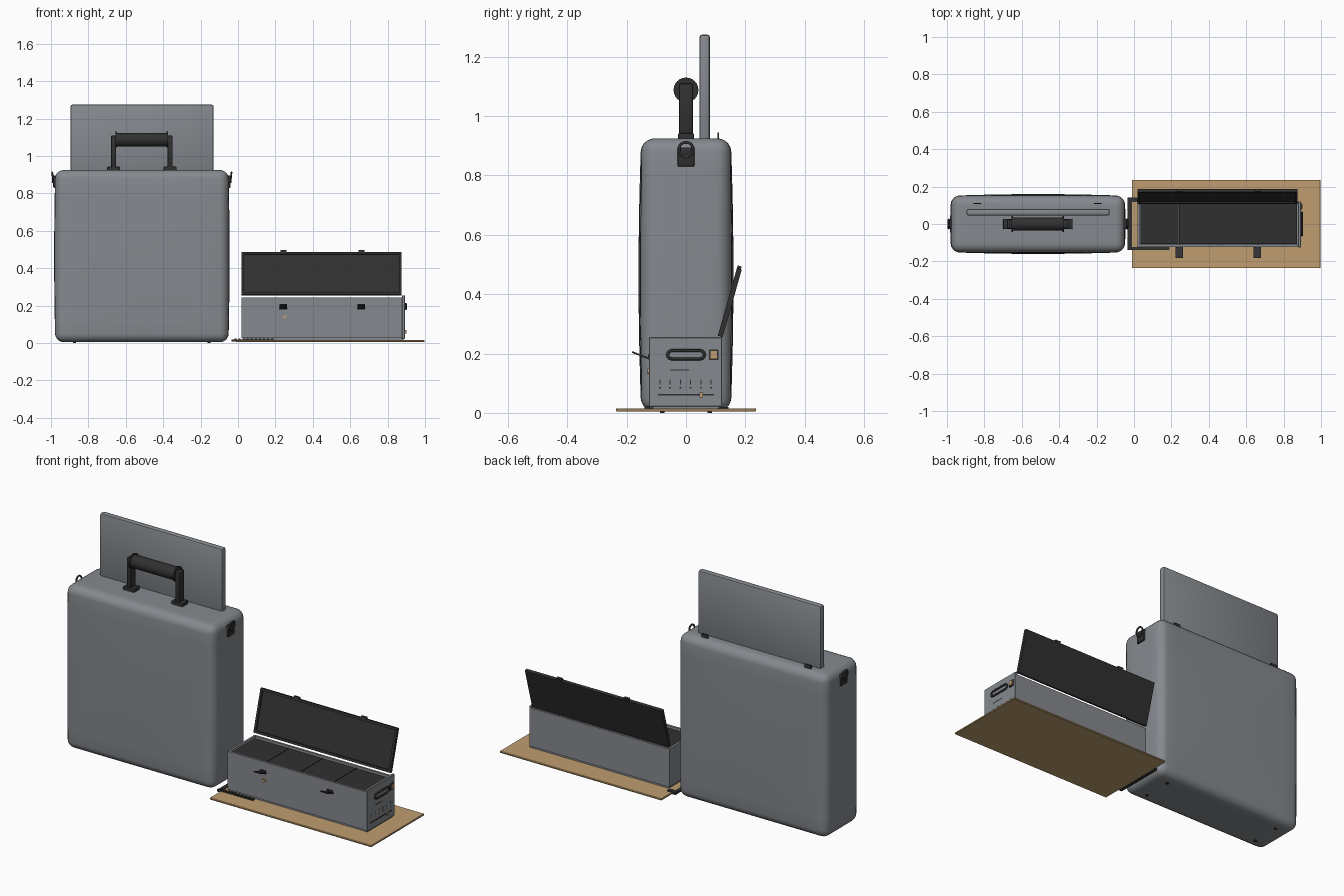
import bpy, bmesh, math
from mathutils import Matrix, Vector

if "Cube" in bpy.data.objects:
    bpy.data.objects.remove(bpy.data.objects["Cube"])


def material(name, rgb):
    m = bpy.data.materials.new(name)
    m.diffuse_color = (*rgb, 1)
    m.use_nodes = True
    m.node_tree.nodes["Principled BSDF"].inputs["Base Color"].default_value = m.diffuse_color
    return m


GREY = material("slate grey", (0.235, 0.25, 0.27))
DARK = material("charcoal", (0.03, 0.03, 0.031))
TAN = material("tan wood", (0.52, 0.34, 0.16))


def finish(name, bm, mat, smooth=True):
    bmesh.ops.recalc_face_normals(bm, faces=bm.faces)
    mesh = bpy.data.meshes.new(name)
    bm.to_mesh(mesh)
    bm.free()
    mesh.materials.append(mat)
    ob = bpy.data.objects.new(name, mesh)
    bpy.context.collection.objects.link(ob)
    if smooth:
        bpy.ops.object.select_all(action='DESELECT')
        ob.select_set(True)
        bpy.context.view_layer.objects.active = ob
        bpy.ops.object.shade_smooth_by_angle(angle=math.radians(35))
    return ob


def box_bm(x, y, z, bevel=0, seg=2):
    """Box mesh from (min, max) pairs."""
    bm = bmesh.new()
    bmesh.ops.create_cube(bm, size=1)
    for v in bm.verts:
        v.co = Vector([(a + b) / 2 + (b - a) * c for (a, b), c in zip((x, y, z), v.co)])
    if bevel:
        bmesh.ops.bevel(bm, geom=bm.edges[:], offset=bevel, segments=seg,
                        profile=0.5, affect='EDGES')
    return bm


def box(name, x, y, z, mat, bevel=0, seg=2, xf=None):
    bm = box_bm(x, y, z, bevel, seg)
    if xf is not None:
        bm.transform(xf)
    return finish(name, bm, mat, smooth=bevel > 0)


def cyl(name, center, r, depth, axis, mat, n=24):
    bm = bmesh.new()
    bmesh.ops.create_cone(bm, cap_ends=True, segments=n, radius1=r, radius2=r, depth=depth)
    turn = {'X': Matrix.Rotation(math.pi / 2, 4, 'Y'),
            'Y': Matrix.Rotation(math.pi / 2, 4, 'X'), 'Z': Matrix()}[axis]
    bm.transform(Matrix.Translation(center) @ turn)
    return finish(name, bm, mat)


def tube(name, pts, r, mat, cyclic=False):
    cu = bpy.data.curves.new(name, 'CURVE')
    cu.dimensions = '3D'
    cu.bevel_depth, cu.bevel_resolution, cu.use_fill_caps = r, 2, True
    sp = cu.splines.new('POLY')
    sp.points.add(len(pts) - 1)
    for p, co in zip(sp.points, pts):
        p.co = (*co, 1)
    sp.use_cyclic_u = cyclic
    cu.materials.append(mat)
    ob = bpy.data.objects.new(name, cu)
    bpy.context.collection.objects.link(ob)
    return ob


# Case: rounded box whose sides swell slightly
CX, CZ, HX, HY, HZ = -0.514, 0.465, 0.463, 0.151, 0.46
bm = box_bm((-HX, HX), (-HY, HY), (-HZ, HZ), 0.045, 5)
for axis, half in ((0, HX), (1, HY), (2, HZ)):
    for f in (-0.75, -0.5, -0.25, 0, 0.25, 0.5, 0.75):
        if axis == 1 and abs(f) > 0.5:
            continue
        co, no = Vector(), Vector()
        co[axis], no[axis] = f * half, 1
        bmesh.ops.bisect_plane(bm, geom=bm.verts[:] + bm.edges[:] + bm.faces[:],
                               plane_co=co, plane_no=no)
for v in bm.verts:
    u, t, w = v.co.x / HX, v.co.y / HY, v.co.z / HZ
    v.co.y += 0.009 * t * (1 - u * u) * (1 - w * w)
    v.co.x += 0.006 * u * (1 - t * t) * (1 - w * w)
bm.transform(Matrix.Translation((CX, 0, CZ)))
finish("case_body", bm, GREY)
for sx in (-0.36, 0.36):
    for y in (-0.08, 0.08):
        cyl("case_foot", (CX + sx, y, 0.004), 0.008, 0.008, 'Z', DARK, 12)

# Raised rear panel and its catches
box("raised_panel", (-0.895, -0.13), (0.045, 0.081), (0.9, 1.275), GREY, 0.01)
for x in (-0.838, -0.195):
    box("panel_catch", (x - 0.02, x + 0.02), (0.106, 0.112), (0.91, 0.945), DARK)

# Carrying handle
for s in (-1, 1):
    x = CX + s * 0.151
    box("handle_foot", (x - 0.035, x + 0.035), (-0.027, 0.027), (0.918, 0.943), DARK, 0.005)
    box("handle_post", (x - 0.014, x + 0.014), (-0.024, 0.024), (0.93, 1.11), DARK, 0.007)
    cyl("grip_flange", (CX + s * 0.136, 0, 1.088), 0.042, 0.008, 'X', DARK)
cyl("handle_grip", (CX, 0, 1.088), 0.036, 0.275, 'X', DARK)

# Strap rings on both ends
for s in (-1, 1):
    x = CX + s * (HX + 0.003)
    box("ring_plate", sorted((x - s * 0.008, x + s * 0.008)), (-0.028, 0.028),
        (0.83, 0.895), DARK, 0.004)
    ring = [(x + s * (0.008 + 0.1 * (0.026 + 0.026 * math.sin(a))),
             0.024 * math.cos(a), 0.888 + 0.024 * math.sin(a))
            for a in (i * math.tau / 20 for i in range(20))]
    tube("strap_ring", ring, 0.005, DARK, True)
    cyl("ring_pin", (x + s * 0.008, 0, 0.865), 0.01, 0.012, 'X', DARK, 12)

# Base board
box("base_board", (-0.012, 0.996), (-0.236, 0.236), (0.005, 0.015), TAN, 0.002, 1)

# Open equipment box: floor, walls and end panel
X0, X1, Y0, Y1 = 0.02, 0.885, -0.122, 0.12
box("box_floor", (X0 + 0.01, X1), (Y0 + 0.01, Y1 - 0.01), (0.015, 0.035), GREY)
for y in ((Y0, Y0 + 0.012), (Y1 - 0.012, Y1)):
    box("box_long_wall", (X0, X1), y, (0.028, 0.243), GREY)
box("box_left_wall", (X0, X0 + 0.012), (Y0 + 0.012, Y1 - 0.012), (0.028, 0.243), GREY)
box("end_panel", (0.877, 0.892), (-0.125, 0.121), (0.022, 0.255), GREY, 0.002, 1)

# Four dark modules with narrow gaps
box("module_bed", (X0 + 0.012, 0.877), (Y0 + 0.012, Y1 - 0.012), (0.035, 0.212), GREY)
for i in range(4):
    x = 0.034 + i * 0.2105
    box("module", (x, x + 0.205), (Y0 + 0.014, Y1 - 0.014), (0.212, 0.23), DARK)
for i in range(3):
    x = 0.2417 + i * 0.2105
    box("module_divider", (x - 0.002, x + 0.002), (Y0 + 0.012, Y1 - 0.012), (0.205, 0.232), DARK)

# Tilted lid with raised inner rim, built upright then leaned back
lean = Matrix.Translation((0, 0.115, 0.258)) @ Matrix.Rotation(-0.275, 4, 'X')
L = (0.02, 0.873)
box("lid", L, (0, 0.009), (0, 0.236), DARK, xf=lean)
for z in ((0, 0.013), (0.223, 0.236)):
    box("lid_rim_long", L, (-0.008, 0), z, DARK, xf=lean)
for x in ((0.02, 0.033), (0.86, 0.873)):
    box("lid_rim_short", x, (-0.008, 0), (0.013, 0.223), DARK, xf=lean)

# Latches: lid keeper, wall plate and flipped-out tab
flip = Matrix.Translation((0, Y0, 0.182)) @ Matrix.Rotation(-0.37, 4, 'X')
for x in (0.243, 0.66):
    box("lid_keeper", (x - 0.016, x + 0.016), (-0.008, 0.006), (0.23, 0.246), DARK, xf=lean)
    box("latch_plate", (x - 0.018, x + 0.018), (Y0 - 0.006, Y0), (0.18, 0.196), DARK)
    box("latch_tab", (x - 0.02, x + 0.02), (-0.064, 0), (-0.003, 0.003), DARK, xf=flip)
cyl("front_stud", (0.25, Y0 - 0.003, 0.14), 0.009, 0.01, 'Y', TAN, 16)

# End panel fittings: pull handle, switch, marks and slider
PX = 0.892
slot = [(PX + 0.006, s * (0.048 + 0.014 * math.cos(a)), 0.196 + 0.014 * math.sin(a))
        for s in (1, -1)
        for a in [s * (-math.pi / 2 + k * math.pi / 6) for k in range(7)][::s]]
slot = sorted(slot, key=lambda p: math.atan2(p[2] - 0.196, p[1]))
tube("pull_handle", slot, 0.005, DARK, True)
box("switch_frame", (PX - 0.002, PX + 0.005), (0.078, 0.109), (0.179, 0.214), DARK)
box("switch_button", (PX, PX + 0.009), (0.083, 0.104), (0.184, 0.209), TAN)
box("label_bar", (PX - 0.002, PX + 0.001), (-0.054, 0.01), (0.143, 0.147), DARK)
for i in range(6):
    y = -0.088 + i * 0.0345
    box("scale_mark", (PX - 0.002, PX + 0.001), (y - 0.0015, y + 0.0015), (0.096, 0.112), DARK)
    box("scale_dot", (PX - 0.002, PX + 0.001), (y - 0.003, y + 0.003), (0.083, 0.087), DARK)
box("slider_track", (PX - 0.002, PX + 0.002), (-0.095, 0.095), (0.058, 0.063), DARK)
box("slider_knob", (PX, PX + 0.009), (0.045, 0.057), (0.052, 0.069), TAN)

# Flat ribbed strap lying around the left end of the board
box("strap_end", (-0.034, -0.012), (-0.138, 0.143), (0.007, 0.017), DARK)
box("strap_back", (-0.034, 0.019), (0.117, 0.143), (0.014, 0.02), DARK)
box("strap_front", (-0.034, 0.19), (-0.138, -0.124), (0.014, 0.02), DARK)
for i in range(10):
    x = -0.02 + i * 0.022
    box("strap_rib", (x, x + 0.011), (-0.14, -0.122), (0.014, 0.023), DARK)
